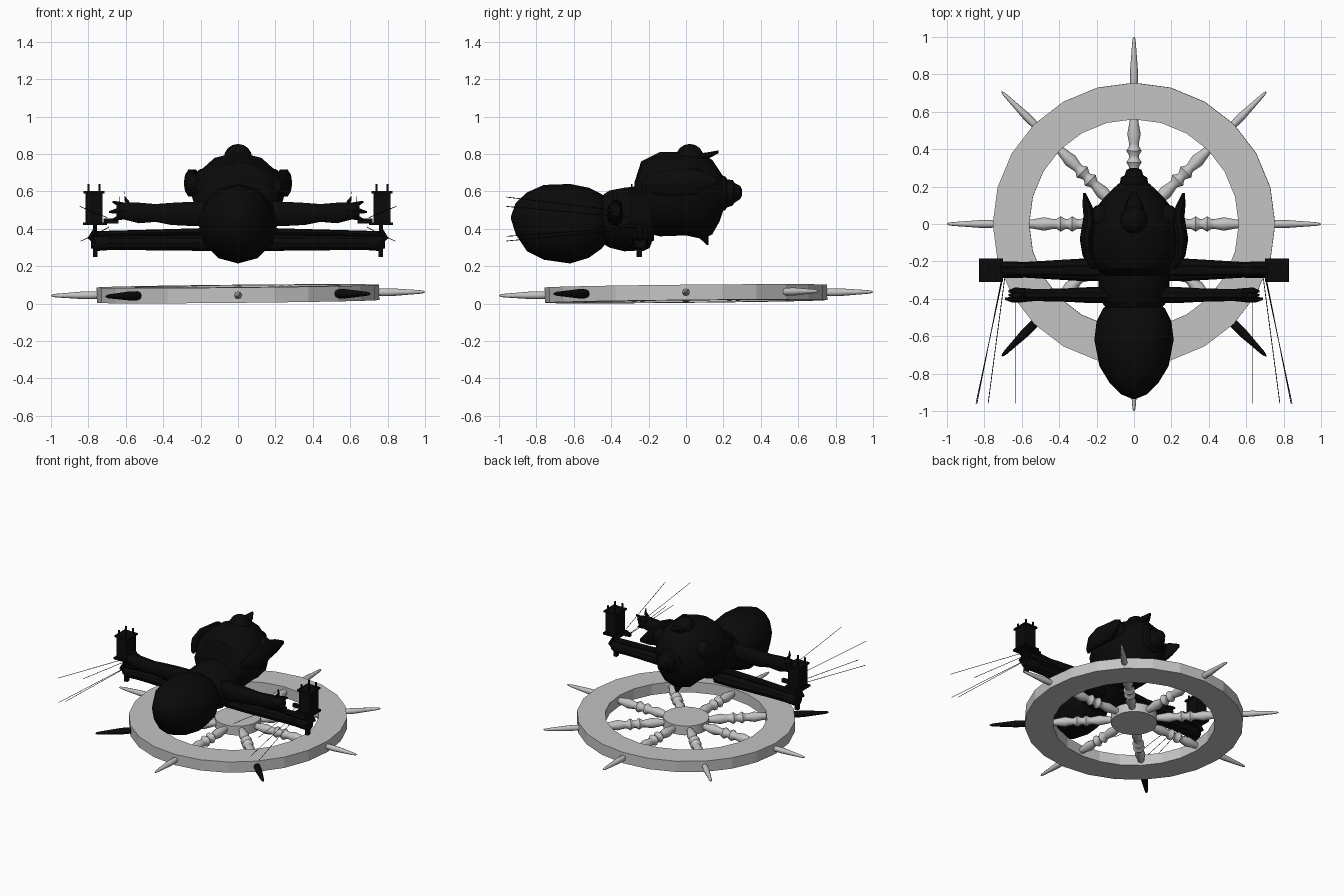
import bpy, bmesh, math
from mathutils import Matrix, Vector


def material(name, value):
    m = bpy.data.materials.new(name)
    m.diffuse_color = (value, value, value, 1)
    return m


GREY = material("pale grey", 0.55)
BLACK = material("near black", 0.003)


def finish(name, bm, mat, angle=35):
    bmesh.ops.recalc_face_normals(bm, faces=bm.faces)
    me = bpy.data.meshes.new(name)
    bm.to_mesh(me)
    bm.free()
    me.materials.append(mat)
    for p in me.polygons:
        p.use_smooth = True
    me.set_sharp_from_angle(angle=math.radians(angle))
    ob = bpy.data.objects.new(name, me)
    bpy.context.collection.objects.link(ob)
    return ob


def loft(name, rings, mat=BLACK, axis="y", sides=12, angle=35):
    """Skin elliptical rings (x, y, z, half width, half height) along an axis."""
    u, v = {"x": ((0, 1, 0), (0, 0, 1)), "y": ((1, 0, 0), (0, 0, 1)),
            "z": ((1, 0, 0), (0, 1, 0))}[axis]
    u, v = Vector(u), Vector(v)
    bm = bmesh.new()
    loops = []
    for x, y, z, ru, rv in rings:
        loops.append([bm.verts.new(Vector((x, y, z))
                      + u * ru * math.cos(2 * math.pi * k / sides)
                      + v * rv * math.sin(2 * math.pi * k / sides)) for k in range(sides)])
    for a, b in zip(loops, loops[1:]):
        for k in range(sides):
            j = (k + 1) % sides
            bm.faces.new((a[k], a[j], b[j], b[k]))
    bm.faces.new(loops[0])
    bm.faces.new(loops[-1])
    return finish(name, bm, mat, angle)


def box(name, lo, hi):
    bm = bmesh.new()
    lo, hi = Vector(lo), Vector(hi)
    size = [abs(c) for c in hi - lo]
    bmesh.ops.create_cube(bm, size=1, matrix=Matrix.Translation((lo + hi) / 2)
                          @ Matrix.Diagonal((*size, 1)))
    return finish(name, bm, BLACK)


def ball(name, centre, r):
    bm = bmesh.new()
    bmesh.ops.create_uvsphere(bm, u_segments=12, v_segments=8, radius=r,
                              matrix=Matrix.Translation(centre))
    return finish(name, bm, BLACK, 50)


# ---- Wheel, lying flat with a very slight tilt
TILT = Matrix.Translation((0, 0, 0.053)) @ Matrix.Rotation(0.01, 4, "X") @ Matrix.Rotation(-0.01, 4, "Y")

# Rim: rectangular section spun into 24 sides
bm = bmesh.new()
section = [bm.verts.new((r, 0, z)) for r, z in
           ((0.56, -0.041), (0.755, -0.041), (0.755, 0.041), (0.56, 0.041))]
edges = [bm.edges.new((section[i], section[(i + 1) % 4])) for i in range(4)]
bmesh.ops.spin(bm, geom=section + edges, axis=(0, 0, 1), cent=(0, 0, 0),
               angle=2 * math.pi, steps=24)
bmesh.ops.remove_doubles(bm, verts=bm.verts, dist=0.0005)
finish("wheel_rim", bm, GREY, 10).matrix_world = TILT

loft("wheel_hub", [(0, 0, -0.035, 0.16, 0.16), (0, 0, 0.035, 0.16, 0.16)],
     GREY, "z", 24).matrix_world = TILT

# Turned spokes and tapered grips
SPOKE = [(0.14, 0.022), (0.17, 0.024), (0.24, 0.036), (0.29, 0.026), (0.305, 0.026),
         (0.33, 0.041), (0.352, 0.026), (0.366, 0.026), (0.392, 0.041), (0.415, 0.026),
         (0.43, 0.026), (0.48, 0.036), (0.54, 0.025), (0.58, 0.022)]
GRIP = [(0.73, 0.018), (0.77, 0.021), (0.82, 0.021), (0.9, 0.015), (0.97, 0.010),
        (0.99, 0.007), (1.0, 0.002)]
for i in range(8):
    turn = TILT @ Matrix.Rotation(i * math.pi / 4, 4, "Z")
    loft("wheel_spoke", [(x, 0, 0, r, r) for x, r in SPOKE], GREY, "x", 10, 60).matrix_world = turn
    dark = i in (5, 7)
    k = 1.15 if dark else 1
    loft("wheel_grip", [(x, 0, 0, r * k, r * k) for x, r in GRIP],
         BLACK if dark else GREY, "x", 8, 60).matrix_world = turn


def body(name, rows):
    """Rows of (y, half width, bottom z, top z)."""
    loft(name, [(0, y, (a + b) / 2, w, (b - a) / 2) for y, w, a, b in rows])


# ---- Creature above the wheel: abdomen, torso, head and snout
body("abdomen", [(-0.935, 0.01, 0.45, 0.47), (-0.91, 0.07, 0.37, 0.54), (-0.85, 0.13, 0.28, 0.595),
                 (-0.76, 0.185, 0.235, 0.635), (-0.62, 0.212, 0.215, 0.64),
                 (-0.52, 0.2, 0.245, 0.62), (-0.45, 0.165, 0.295, 0.585), (-0.41, 0.1, 0.35, 0.52)])
body("torso", [(-0.46, 0.14, 0.33, 0.57), (-0.41, 0.18, 0.30, 0.605), (-0.33, 0.19, 0.28, 0.62),
               (-0.24, 0.19, 0.285, 0.63), (-0.17, 0.16, 0.34, 0.6)])
body("head", [(-0.275, 0.16, 0.42, 0.65), (-0.24, 0.2, 0.385, 0.76), (-0.14, 0.25, 0.36, 0.81),
              (0, 0.235, 0.365, 0.81), (0.09, 0.2, 0.345, 0.79), (0.14, 0.16, 0.37, 0.77),
              (0.18, 0.12, 0.44, 0.71), (0.2, 0.1, 0.5, 0.68)])
body("snout", [(0.17, 0.11, 0.49, 0.69), (0.21, 0.09, 0.5, 0.68), (0.22, 0.075, 0.515, 0.665),
               (0.25, 0.07, 0.525, 0.66), (0.26, 0.05, 0.54, 0.645), (0.29, 0.04, 0.56, 0.63),
               (0.3, 0.015, 0.58, 0.61)])
ball("crown_knob", (0, 0.02, 0.778), 0.076)
body("brow_horn", [(0.05, 0.06, 0.75, 0.8), (0.12, 0.04, 0.775, 0.81), (0.175, 0.008, 0.805, 0.82)])
loft("chin_spike", [(0, 0.08, 0.38, 0.05, 0.04), (0, 0.115, 0.315, 0.006, 0.005)], axis="z", sides=8)

for s in (-1, 1):
    # Eyes and pointed ears
    ball("eye", (s * 0.175, 0.04, 0.66), 0.065)
    loft("ear", [(s * 0.21, -0.24, 0.63, 0.02, 0.03), (s * 0.245, -0.17, 0.64, 0.03, 0.06),
                 (s * 0.255, -0.08, 0.645, 0.035, 0.075), (s * 0.235, 0.04, 0.65, 0.035, 0.07),
                 (s * 0.25, 0.1, 0.655, 0.025, 0.05), (s * 0.265, 0.165, 0.66, 0.008, 0.015)], sides=10)

    # Upper arm with clawed hand
    loft("upper_arm", [(s * x, -0.38, z, ry, rz) for x, z, ry, rz in
         ((0.1, 0.48, 0.045, 0.07), (0.25, 0.48, 0.042, 0.068), (0.36, 0.48, 0.036, 0.062),
          (0.44, 0.485, 0.034, 0.05), (0.53, 0.485, 0.032, 0.058), (0.6, 0.495, 0.038, 0.05),
          (0.65, 0.5, 0.03, 0.035))], axis="x", sides=10)
    for dy, z0, z1, x1 in ((-0.02, 0.5, 0.49, 0.69), (0.02, 0.52, 0.545, 0.67),
                           (0.0, 0.53, 0.6, 0.605), (0.0, 0.47, 0.45, 0.67)):
        loft("upper_claw", [(s * 0.58, -0.38 + dy, z0, 0.018, 0.018),
                            (s * (x1 + 0.58) / 2 + s * 0.015, -0.38 + dy * 1.2, (z0 + z1) / 2, 0.016, 0.016),
                            (s * x1, -0.38 + dy, z1, 0.006, 0.006)], axis="x", sides=6)

    # Lower arm, its slim upper strut and hand
    loft("lower_arm", [(s * x, -0.245, 0.325, ry, rz) for x, ry, rz in
         ((0.1, 0.062, 0.045), (0.28, 0.06, 0.044), (0.45, 0.05, 0.042), (0.58, 0.042, 0.04),
          (0.68, 0.045, 0.04), (0.75, 0.045, 0.045), (0.785, 0.03, 0.03))], axis="x", sides=10)
    loft("arm_strut", [(s * 0.15, -0.25, 0.385, 0.03, 0.02), (s * 0.5, -0.25, 0.38, 0.025, 0.015),
                       (s * 0.76, -0.25, 0.37, 0.025, 0.018)], axis="x", sides=8)
    for dy in (-0.03, 0, 0.03):
        loft("lower_finger", [(s * 0.74, -0.245 + dy, 0.31, 0.014, 0.014),
                              (s * 0.79, -0.245 + dy, 0.35, 0.015, 0.015),
                              (s * 0.76, -0.245 + dy, 0.41, 0.008, 0.008)], axis="z", sides=6)
    box("finger_peg", (s * 0.75, -0.265, 0.25), (s * 0.775, -0.235, 0.31))

    # Lantern: base, case, roof plate, corner posts, handle and stem
    box("lantern_base", (s * 0.70, -0.31, 0.42), (s * 0.83, -0.185, 0.435))
    box("lantern_case", (s * 0.725, -0.3, 0.435), (s * 0.815, -0.195, 0.59))
    box("lantern_roof", (s * 0.715, -0.31, 0.59), (s * 0.825, -0.185, 0.602))
    box("lantern_handle", (s * 0.64, -0.26, 0.43), (s * 0.72, -0.235, 0.455))
    box("lantern_stem", (s * 0.755, -0.26, 0.36), (s * 0.775, -0.235, 0.43))
    for px in (0.74, 0.80):
        for py in (-0.29, -0.205):
            box("lantern_post", (s * (px - 0.005), py - 0.005, 0.6), (s * (px + 0.005), py + 0.005, 0.64))

    # Long thin bristles trailing forward from the hands
    for x0, y0, z0, x1, z1 in ((0.7, -0.28, 0.46, 0.845, 0.52), (0.69, -0.28, 0.41, 0.78, 0.36),
                               (0.705, -0.28, 0.4, 0.84, 0.335), (0.635, -0.38, 0.5, 0.635, 0.57)):
        loft("bristle", [(s * x0, y0, z0, 0.002, 0.002), (s * x1, -0.96, z1, 0.002, 0.002)], sides=4)
